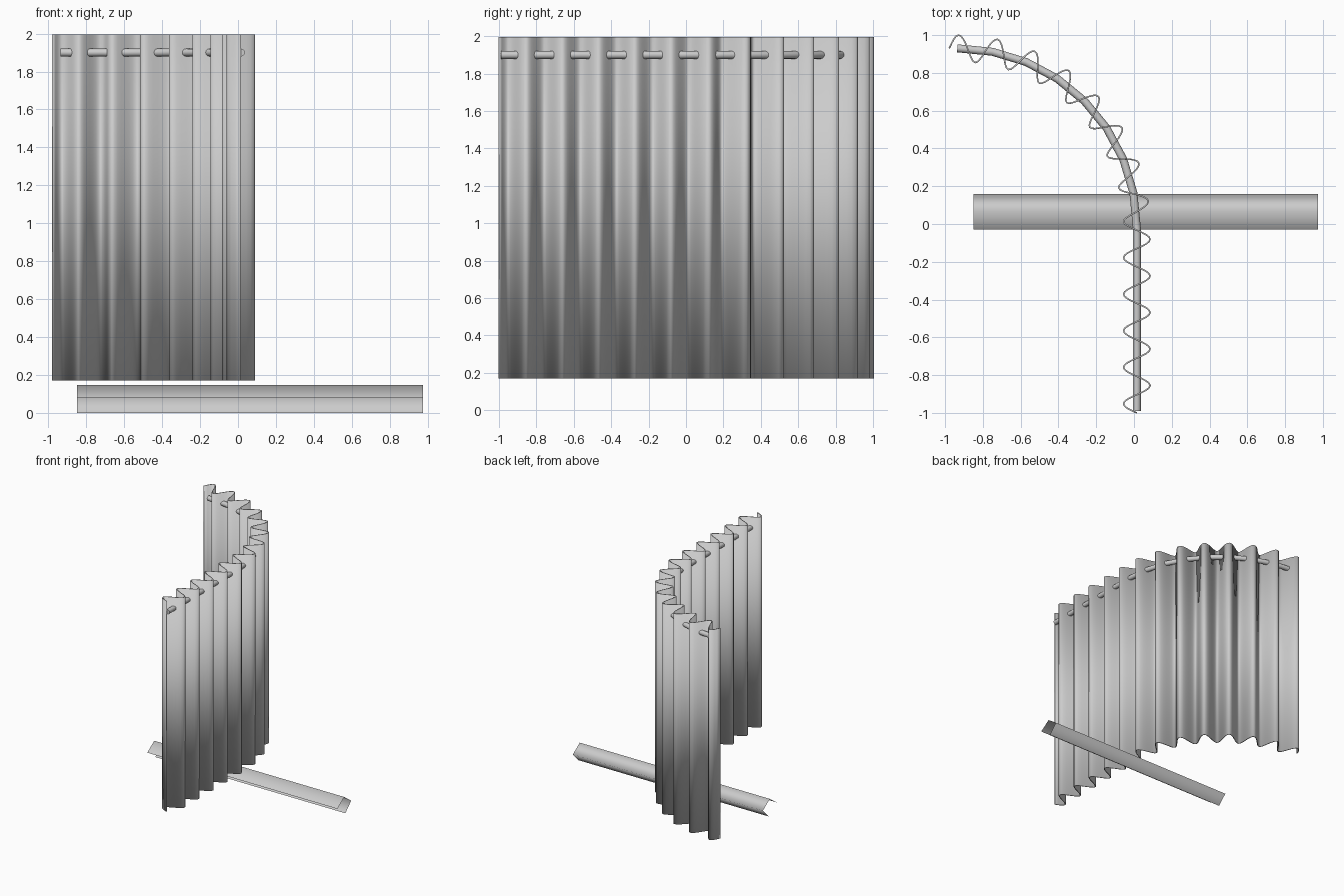
import bpy, math

if "Cube" in bpy.data.objects:
    bpy.data.objects.remove(bpy.data.objects["Cube"])

R, CX, CY, X0 = 0.95, -0.935, -0.02, 0.015   # bend of the rail path
STRAIGHT = 0.98
ARC = R * math.pi / 2


def path(s):
    """Point and outward normal at distance s along the rail path."""
    if s < STRAIGHT:
        return X0, -1 + s, 1.0, 0.0
    t = s - STRAIGHT
    if t < ARC:
        a = t / R
        return CX + R * math.cos(a), CY + R * math.sin(a), math.cos(a), math.sin(a)
    return CX - (t - ARC), CY + R, 0.0, 1.0


def strip(name, rows, thickness=0.0):
    """Sheet lofted between two rows of points, smooth shaded."""
    n = len(rows[0])
    verts = rows[0] + rows[1]
    faces = [(i, i + 1, n + i + 1, n + i) for i in range(n - 1)]
    me = bpy.data.meshes.new(name)
    me.from_pydata(verts, [], faces)
    me.polygons.foreach_set("use_smooth", [True] * len(faces))
    ob = bpy.data.objects.new(name, me)
    bpy.context.collection.objects.link(ob)
    if thickness:
        m = ob.modifiers.new("thickness", "SOLIDIFY")
        m.thickness = thickness
        m.offset = 0
        m.use_even_offset = True
    return ob


# Pleated curtain: a sine wave following the rail
PLEATS, STEPS, AMP = 13, 16, 0.07
LENGTH = 2.515
wave = []
for i in range(PLEATS * STEPS + 1):
    x, y, nx, ny = path(LENGTH * i / (PLEATS * STEPS))
    d = -AMP * math.sin(2 * math.pi * i / STEPS)
    wave.append((x + nx * d, y + ny * d))
strip("curtain", [[(x, y, 0.17) for x, y in wave],
                  [(x, y, 1.995) for x, y in wave]], 0.008)

# Curtain rail: round tube, straight then bent through a quarter turn
pts = [(X0, -0.99)] + [path(STRAIGHT + ARC * k / 8)[:2] for k in range(9)]
cu = bpy.data.curves.new("curtain_rail", "CURVE")
cu.dimensions = "3D"
cu.bevel_depth = 0.021
cu.bevel_resolution = 4
cu.use_fill_caps = True
sp = cu.splines.new("POLY")
sp.points.add(len(pts) - 1)
for p, (x, y) in zip(sp.points, pts):
    p.co = (x, y, 1.9, 1)
sp.use_smooth = True
bpy.context.collection.objects.link(bpy.data.objects.new("curtain_rail", cu))

# Folded thin channel lying on the floor, open at the lower front
profile = [(-0.03, 0.08), (0.065, 0.147), (0.16, 0.08), (0.08, 0.0)]
strip("floor_channel", [[(-0.85, y, z) for y, z in profile],
                        [(0.975, y, z) for y, z in profile]])
